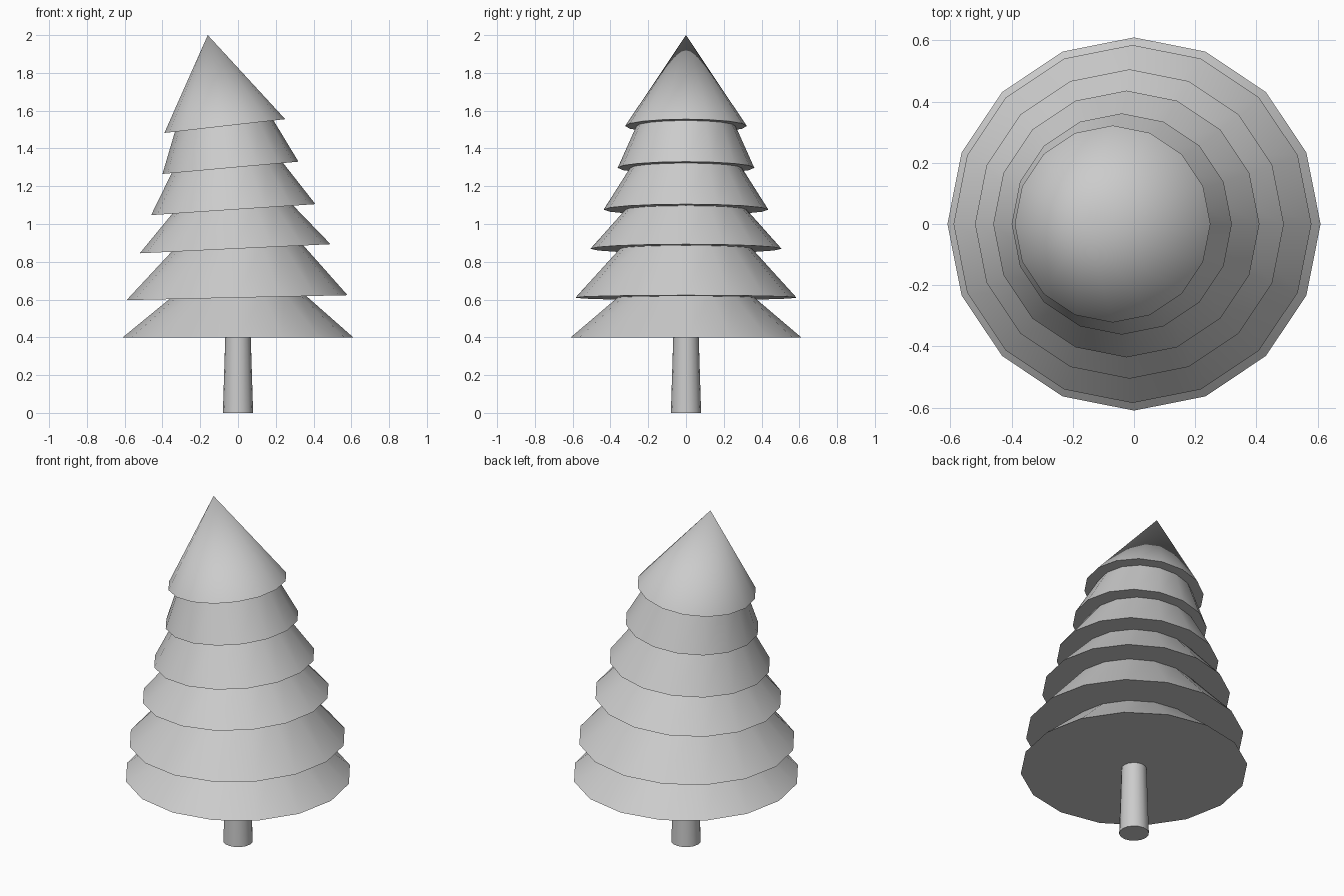
import bpy, bmesh, math
from mathutils import Vector

if "Cube" in bpy.data.objects:
    bpy.data.objects.remove(bpy.data.objects["Cube"], do_unlink=True)

SIDES = 16

grey = bpy.data.materials.new("plain grey")
grey.use_nodes = True
grey.diffuse_color = (0.6, 0.6, 0.6, 1)
grey.node_tree.nodes["Principled BSDF"].inputs["Base Color"].default_value = (0.6, 0.6, 0.6, 1)


def ring(left, right):
    """Tilted circle whose leftmost and rightmost points are given as (x, z)."""
    a, b = Vector((left[0], 0, left[1])), Vector((right[0], 0, right[1]))
    centre, half = (a + b) / 2, (b - a) / 2
    depth = Vector((0, half.length, 0))
    angles = [2 * math.pi * i / SIDES for i in range(SIDES)]
    return [centre + half * math.cos(t) + depth * math.sin(t) for t in angles]


def loft(name, lower, upper=None, apex=None):
    """Closed frustum between two rings, or a cone from a ring to an apex."""
    bm = bmesh.new()
    low = [bm.verts.new(p) for p in lower]
    bm.faces.new(low[::-1])
    if apex:
        tip = bm.verts.new(apex)
        for i in range(SIDES):
            bm.faces.new((low[i], low[(i + 1) % SIDES], tip))
    else:
        top = [bm.verts.new(p) for p in upper]
        bm.faces.new(top)
        for i in range(SIDES):
            j = (i + 1) % SIDES
            bm.faces.new((low[i], low[j], top[j], top[i]))
    mesh = bpy.data.meshes.new(name)
    bm.to_mesh(mesh)
    bm.free()
    mesh.materials.append(grey)
    obj = bpy.data.objects.new(name, mesh)
    bpy.context.collection.objects.link(obj)
    bpy.ops.object.select_all(action="DESELECT")
    obj.select_set(True)
    bpy.context.view_layer.objects.active = obj
    bpy.ops.object.shade_smooth_by_angle(angle=math.radians(30))


# Trunk, ending inside the lowest tier
loft("trunk", ring((-0.08, 0), (0.08, 0)), ring((-0.067, 0.42), (0.067, 0.42)))

# Branch tiers: base left, base right, top left, top right, each as (x, z)
tiers = [
    ((-0.61, 0.4), (0.61, 0.4), (-0.36, 0.605), (0.36, 0.62)),
    ((-0.59, 0.597), (0.58, 0.623), (-0.35, 0.855), (0.345, 0.888)),
    ((-0.52, 0.845), (0.49, 0.893), (-0.35, 1.052), (0.29, 1.1)),
    ((-0.46, 1.047), (0.41, 1.105), (-0.35, 1.272), (0.245, 1.315)),
    ((-0.4, 1.265), (0.32, 1.33), (-0.335, 1.485), (0.19, 1.545)),
]
for n, (bl, br, tl, tr) in enumerate(tiers, 1):
    base, top = ring(bl, br), ring(tl, tr)
    # Run each tier slightly on into the one above it
    top = [b.lerp(t, 1.06) for b, t in zip(base, top)]
    loft(f"branch_tier_{n}", base, top)

# Leaning pointed top
loft("tree_top", ring((-0.39, 1.482), (0.25, 1.555)), apex=(-0.16, 0, 2))
